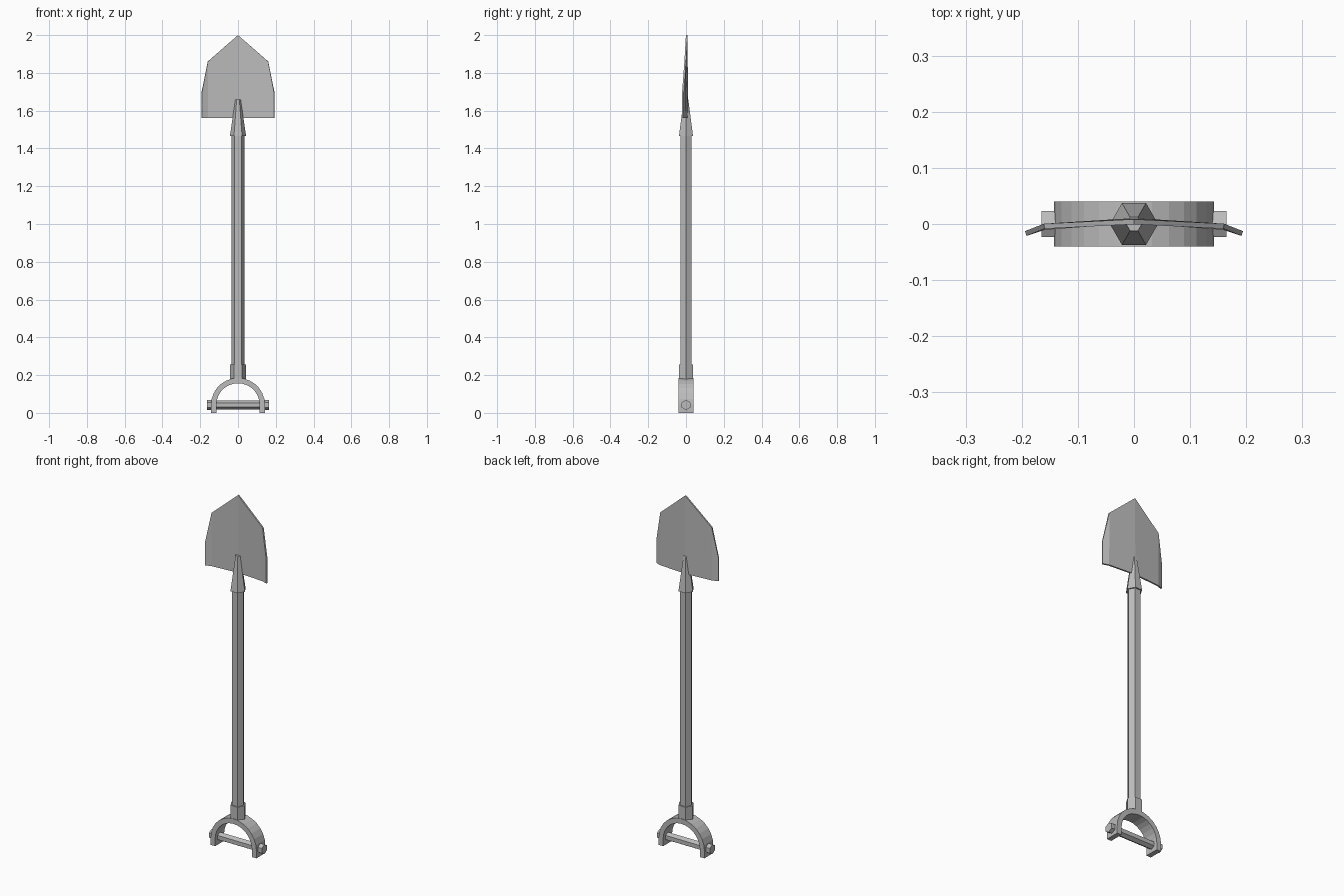
import bpy, bmesh, math
from mathutils import Matrix

cube = bpy.data.objects.get("Cube")
if cube:
    bpy.data.objects.remove(cube, do_unlink=True)

grey = bpy.data.materials.new("plain_grey")
grey.use_nodes = True
GREY = (0.5, 0.5, 0.5, 1)
grey.diffuse_color = GREY
grey.node_tree.nodes["Principled BSDF"].inputs["Base Color"].default_value = GREY


def finish(name, bm):
    bmesh.ops.recalc_face_normals(bm, faces=bm.faces[:])
    mesh = bpy.data.meshes.new(name)
    bm.to_mesh(mesh)
    bm.free()
    mesh.materials.append(grey)
    obj = bpy.data.objects.new(name, mesh)
    bpy.context.collection.objects.link(obj)
    return obj


def upright_hex(name, r_low, r_high, z_low, z_high):
    """Six-sided post or taper with corners on the x axis."""
    bm = bmesh.new()
    rings = []
    for r, z in ((r_low, z_low), (r_high, z_high)):
        rings.append([bm.verts.new((r * math.cos(k * math.pi / 3),
                                    r * math.sin(k * math.pi / 3), z)) for k in range(6)])
    low, high = rings
    bm.faces.new(low)
    bm.faces.new(high)
    for k in range(6):
        n = (k + 1) % 6
        bm.faces.new((low[k], low[n], high[n], high[k]))
    return finish(name, bm)


def cross_hex(name, radius, x_low, x_high, z):
    """Six-sided bar along x with a corner pointing up."""
    obj = upright_hex(name, radius, radius, x_low, x_high)
    obj.data.transform(Matrix.Translation((0, 0, z)) @ Matrix.Rotation(math.pi / 2, 4, 'Y'))
    return obj


# Shaft, lower collar and tapering blade socket
upright_hex("shaft", 0.035, 0.035, 0.2, 1.48)
upright_hex("collar", 0.042, 0.042, 0.175, 0.255)
upright_hex("blade_socket", 0.043, 0.014, 1.465, 1.66)

# Arched grip yoke with short straight legs
SEGMENTS, CENTRE = 14, 0.042
bm = bmesh.new()
sections = []
for i in range(-1, SEGMENTS + 2):
    a = math.pi * min(max(i, 0), SEGMENTS) / SEGMENTS
    leg = i < 0 or i > SEGMENTS
    ring = []
    for r, y in ((0.143, -0.04), (0.143, 0.04), (0.115, 0.04), (0.115, -0.04)):
        z = 0 if leg else CENTRE + r * math.sin(a)
        ring.append(bm.verts.new((r * math.cos(a), y, z)))
    sections.append(ring)
for a, b in zip(sections, sections[1:]):
    for k in range(4):
        n = (k + 1) % 4
        bm.faces.new((a[k], a[n], b[n], b[k]))
bm.faces.new(sections[0])
bm.faces.new(sections[-1])
finish("grip_yoke", bm)

# Grip bar and its end nuts
cross_hex("grip_bar", 0.023, -0.14, 0.14, CENTRE)
for side, x in (("right", -0.165), ("left", 0.135)):
    cross_hex("grip_nut_" + side, 0.027, x, x + 0.03, CENTRE)

# Pointed blade, half modelled then mirrored, bent forward at the edges
bm = bmesh.new()
base, tip, shoulder, foot, edge_low, edge_high = [bm.verts.new(p) for p in (
    (0, 0.006, 1.56), (0, 0.004, 2.0), (0.16, -0.004, 1.86),
    (0.16, -0.006, 1.56), (0.193, -0.017, 1.56), (0.193, -0.017, 1.69))]
bm.faces.new((base, foot, shoulder, tip))
bm.faces.new((foot, edge_low, edge_high, shoulder))
blade = finish("blade", bm)
mirror = blade.modifiers.new("mirror", 'MIRROR')
mirror.use_clip = True
solid = blade.modifiers.new("thickness", 'SOLIDIFY')
solid.thickness = 0.009
solid.offset = 0
